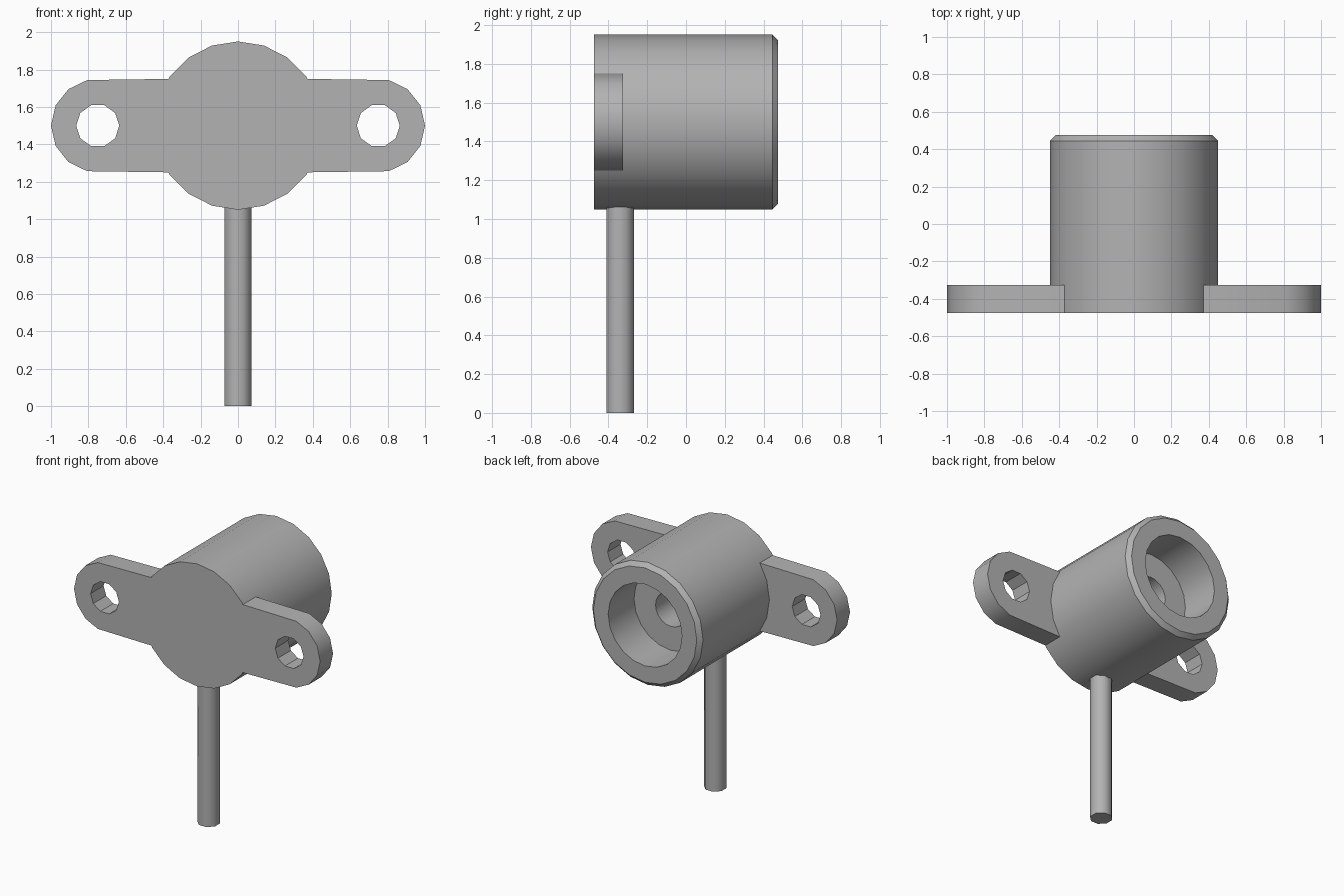
import bpy, bmesh, math
from mathutils import Vector, Matrix

cube = bpy.data.objects.get("Cube")
if cube:
    bpy.data.objects.remove(cube, do_unlink=True)

grey = bpy.data.materials.new("plain_grey")
grey.use_nodes = True
grey.diffuse_color = (0.45, 0.45, 0.45, 1)
grey.node_tree.nodes["Principled BSDF"].inputs["Base Color"].default_value = grey.diffuse_color

AXIS_Z, FRONT = 1.5, -0.475


def finish(name, bm, angle=35):
    bmesh.ops.remove_doubles(bm, verts=bm.verts, dist=0.0005)
    bmesh.ops.recalc_face_normals(bm, faces=bm.faces)
    mesh = bpy.data.meshes.new(name)
    bm.to_mesh(mesh)
    bm.free()
    mesh.materials.append(grey)
    obj = bpy.data.objects.new(name, mesh)
    bpy.context.collection.objects.link(obj)
    bpy.ops.object.select_all(action="DESELECT")
    obj.select_set(True)
    bpy.context.view_layer.objects.active = obj
    bpy.ops.object.shade_smooth_by_angle(angle=math.radians(angle))


def arc(cx, radius, start, end, steps):
    angles = [math.radians(start + (end - start) * i / steps) for i in range(steps + 1)]
    return [(cx + radius * math.cos(a), AXIS_Z + radius * math.sin(a)) for a in angles]


# Barrel: closed front, chamfered back rim, stepped blind bore
profile = [(0, FRONT), (0.45, FRONT), (0.45, 0.445), (0.42, 0.475), (0.3, 0.475),
           (0.3, 0.175), (0.125, 0.175), (0.125, -0.2), (0, -0.2)]
bm = bmesh.new()
verts = [bm.verts.new((r, y, AXIS_Z)) for r, y in profile]
edges = [bm.edges.new(pair) for pair in zip(verts, verts[1:])]
bmesh.ops.spin(bm, geom=verts + edges, cent=(0, 0, AXIS_Z), axis=(0, 1, 0),
               angle=math.tau, steps=20, use_merge=True)
finish("barrel", bm)


# Mounting ears: rounded plates with a bolt hole
def ear(name, side):
    bm = bmesh.new()
    outer = [(0.35, AXIS_Z - 0.25)] + arc(0.75, 0.25, -77, 77, 6) + [(0.35, AXIS_Z + 0.25)]
    hole = arc(0.75, 0.115, 0, 360, 10)[:-1]
    edges = []
    for loop in (outer, hole):
        vs = [bm.verts.new((side * x, FRONT, z)) for x, z in loop]
        edges += [bm.edges.new((v, vs[i - 1])) for i, v in enumerate(vs)]
    bmesh.ops.triangle_fill(bm, edges=edges, use_beauty=True)
    ext = bmesh.ops.extrude_face_region(bm, geom=bm.faces[:], use_keep_orig=True)
    moved = [g for g in ext["geom"] if isinstance(g, bmesh.types.BMVert)]
    bmesh.ops.translate(bm, verts=moved, vec=Vector((0, 0.15, 0)))
    finish(name, bm)


ear("left_ear", 1)
ear("right_ear", -1)

# Support rod
bm = bmesh.new()
bmesh.ops.create_cone(bm, cap_ends=True, segments=8, radius1=0.077, radius2=0.077, depth=1.1,
                      matrix=Matrix.Translation((0, -0.34, 0.55)) @ Matrix.Rotation(math.pi / 8, 4, "Z"))
finish("support_rod", bm, 50)
